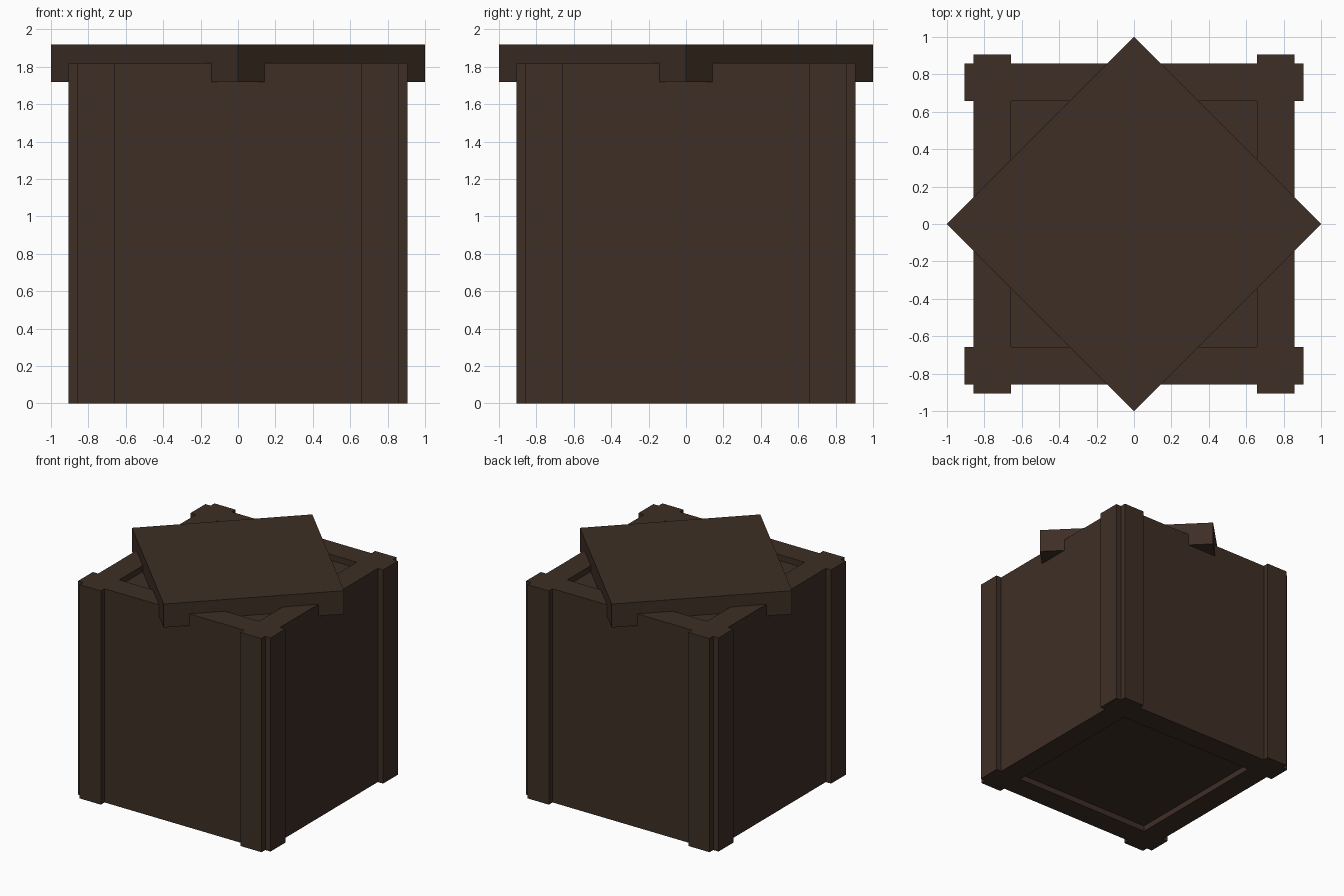
import bpy
import math

if "Cube" in bpy.data.objects:
    bpy.data.objects.remove(bpy.data.objects["Cube"])

wood = bpy.data.materials.new("dark brown wood")
wood.diffuse_color = (0.048, 0.028, 0.0185, 1)
wood.use_nodes = True
wood.node_tree.nodes["Principled BSDF"].inputs["Base Color"].default_value = wood.diffuse_color

INNER, OUTER, POST = 0.658, 0.857, 0.907   # opening, wall face, post face
HEIGHT = 1.82
RECESS = 0.05                              # depth of core below the rim


def box(name, x, y, z, turn=0):
    """Box from (min, max) ranges, optionally turned about the z axis."""
    bpy.ops.mesh.primitive_cube_add(size=1)
    ob = bpy.context.object
    ob.name = name
    ob.data.name = name
    for v in ob.data.vertices:
        p = [r[0] + (c + 0.5) * (r[1] - r[0]) for c, r in zip(v.co, (x, y, z))]
        v.co = p
    ob.rotation_euler.z = turn
    ob.data.materials.append(wood)
    return ob


# Core filling the crate, set back from the top and bottom rims
box("core", (-INNER, INNER), (-INNER, INNER), (RECESS, HEIGHT - RECESS))

# Four thick walls, and two corner strips on the face of each
for i, side in enumerate(("front", "right", "back", "left")):
    turn = i * math.pi / 2
    box(side + "_wall", (-OUTER, INNER), (-OUTER, -INNER), (0, HEIGHT), turn)
    for end, x in (("a", (-OUTER, -INNER)), ("b", (INNER, OUTER))):
        box(f"{side}_corner_strip_{end}", x, (-POST, -OUTER), (0, HEIGHT), turn)

# Lid turned 45 degrees, sunk slightly into the walls
half = math.sqrt(0.5)
box("lid", (-half, half), (-half, half), (1.72, 1.92), math.pi / 4)
